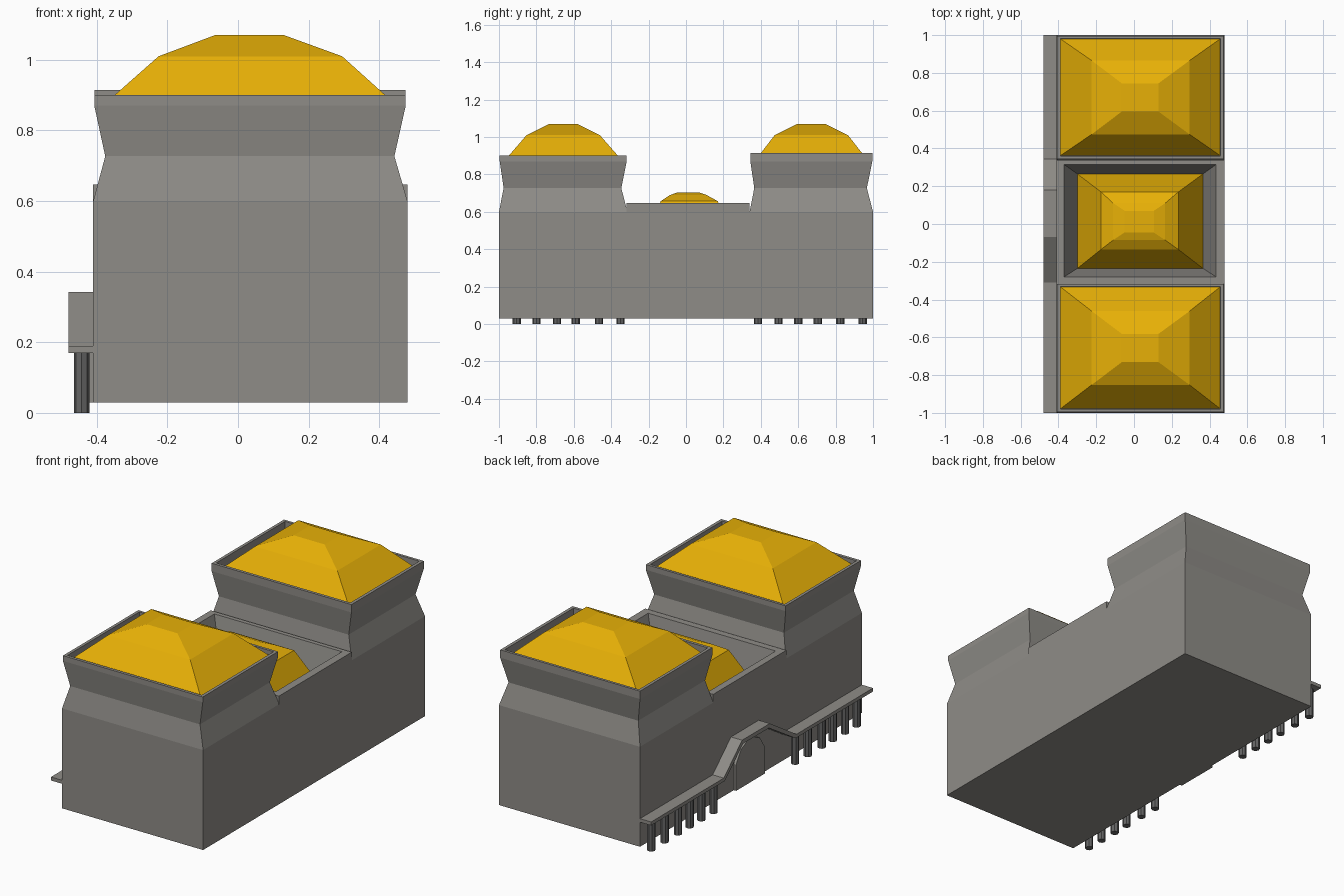
import bpy, bmesh, math

if "Cube" in bpy.data.objects:
    bpy.data.objects.remove(bpy.data.objects["Cube"])


def material(name, rgb):
    m = bpy.data.materials.new(name)
    m.diffuse_color = (*rgb, 1)
    m.use_nodes = True
    m.node_tree.nodes["Principled BSDF"].inputs["Base Color"].default_value = m.diffuse_color
    return m


gold = material("gold", (0.80, 0.435, 0.002))
stone = material("dark_stone", (0.275, 0.265, 0.245))
pillar = material("pillar_stone", (0.13, 0.13, 0.13))


def make_object(name, bm, mat):
    bmesh.ops.recalc_face_normals(bm, faces=bm.faces)
    me = bpy.data.meshes.new(name)
    bm.to_mesh(me)
    bm.free()
    ob = bpy.data.objects.new(name, me)
    bpy.context.collection.objects.link(ob)
    me.materials.append(mat)
    return ob


def loft(name, rings, mat=stone):
    """Stack of rectangles (x0, x1, y0, y1, z), capped at both ends."""
    bm = bmesh.new()
    loops = [[bm.verts.new(p) for p in
              ((x0, y0, z), (x1, y0, z), (x1, y1, z), (x0, y1, z))]
             for x0, x1, y0, y1, z in rings]
    for a, b in zip(loops, loops[1:]):
        for i in range(4):
            j = (i + 1) % 4
            bm.faces.new((a[i], a[j], b[j], b[i]))
    bm.faces.new(loops[0][::-1])
    bm.faces.new(loops[-1])
    return make_object(name, bm, mat)


def extrude_x(name, profile, x0, x1, mat=stone):
    """Closed (y, z) profile extruded along x."""
    bm = bmesh.new()
    face = bm.faces.new([bm.verts.new((x0, y, z)) for y, z in profile])
    res = bmesh.ops.extrude_face_region(bm, geom=[face])
    for v in res["geom"]:
        if isinstance(v, bmesh.types.BMVert):
            v.co.x = x1
    return make_object(name, bm, mat)


# End towers with waisted necks, a sunken rim and a faceted dome
for label, y0, y1, rim in (("front", -1.0, -0.313, 0.90), ("back", 0.34, 1.0, 0.915)):
    loft(label + "_tower", [
        (-0.41, 0.48, y0, y1, 0.03),
        (-0.41, 0.48, y0, y1, 0.60),
        (-0.376, 0.443, y0 + 0.025, y1 - 0.033, 0.727),
        (-0.407, 0.475, y0 + 0.004, y1 - 0.004, 0.87),
        (-0.407, 0.475, y0 + 0.004, y1 - 0.004, rim),
        (-0.39, 0.457, y0 + 0.021, y1 - 0.019, rim),
        (-0.39, 0.457, y0 + 0.021, y1 - 0.019, 0.865)])
    c = (y0 + y1) / 2
    h = (y1 - y0) / 2
    loft(label + "_dome", [
        (-0.388, 0.455, c - h + 0.023, c + h - 0.021, 0.866),
        (-0.225, 0.295, c - 0.196, c + 0.196, 1.01),
        (-0.065, 0.13, c - 0.075, c + 0.075, 1.07)], gold)

# Middle hall with a sunken, sloping roof well
loft("middle_hall", [
    (-0.41, 0.48, -0.318, 0.34, 0.03),
    (-0.41, 0.48, -0.318, 0.34, 0.647),
    (-0.37, 0.435, -0.28, 0.315, 0.647),
    (-0.30, 0.365, -0.235, 0.265, 0.42)])

# Small middle dome rising out of the well
loft("middle_dome", [
    (-0.30, 0.365, -0.235, 0.265, 0.421),
    (-0.175, 0.235, -0.135, 0.17, 0.657),
    (-0.11, 0.165, -0.085, 0.11, 0.69),
    (-0.05, 0.105, -0.045, 0.07, 0.704)], gold)

# Porch canopy with a raised centre
top = [(-1, 0.19), (-0.31, 0.19), (-0.07, 0.343), (0.18, 0.343), (0.345, 0.19), (1, 0.19)]
under = [(-1, 0.17), (-0.302, 0.17), (-0.062, 0.32), (0.17, 0.32), (0.335, 0.17), (1, 0.17)]
extrude_x("porch_canopy", top + under[::-1], -0.48, -0.41)

# Arched doorway panel
extrude_x("doorway", [(0.155, 0.03), (0.155, 0.18), (0.11, 0.25), (0.025, 0.29),
                      (-0.06, 0.25), (-0.105, 0.18), (-0.105, 0.03)],
          -0.425, -0.40)

# Octagonal porch columns
for i, y in enumerate((-0.905, -0.80, -0.69, -0.59, -0.465, -0.35,
                       0.385, 0.495, 0.60, 0.705, 0.825, 0.945)):
    bpy.ops.mesh.primitive_cylinder_add(vertices=8, radius=0.022, depth=0.175,
                                        location=(-0.443, y, 0.0875))
    bpy.context.object.name = "porch_column_%d" % (i + 1)
    bpy.context.object.data.materials.append(pillar)
